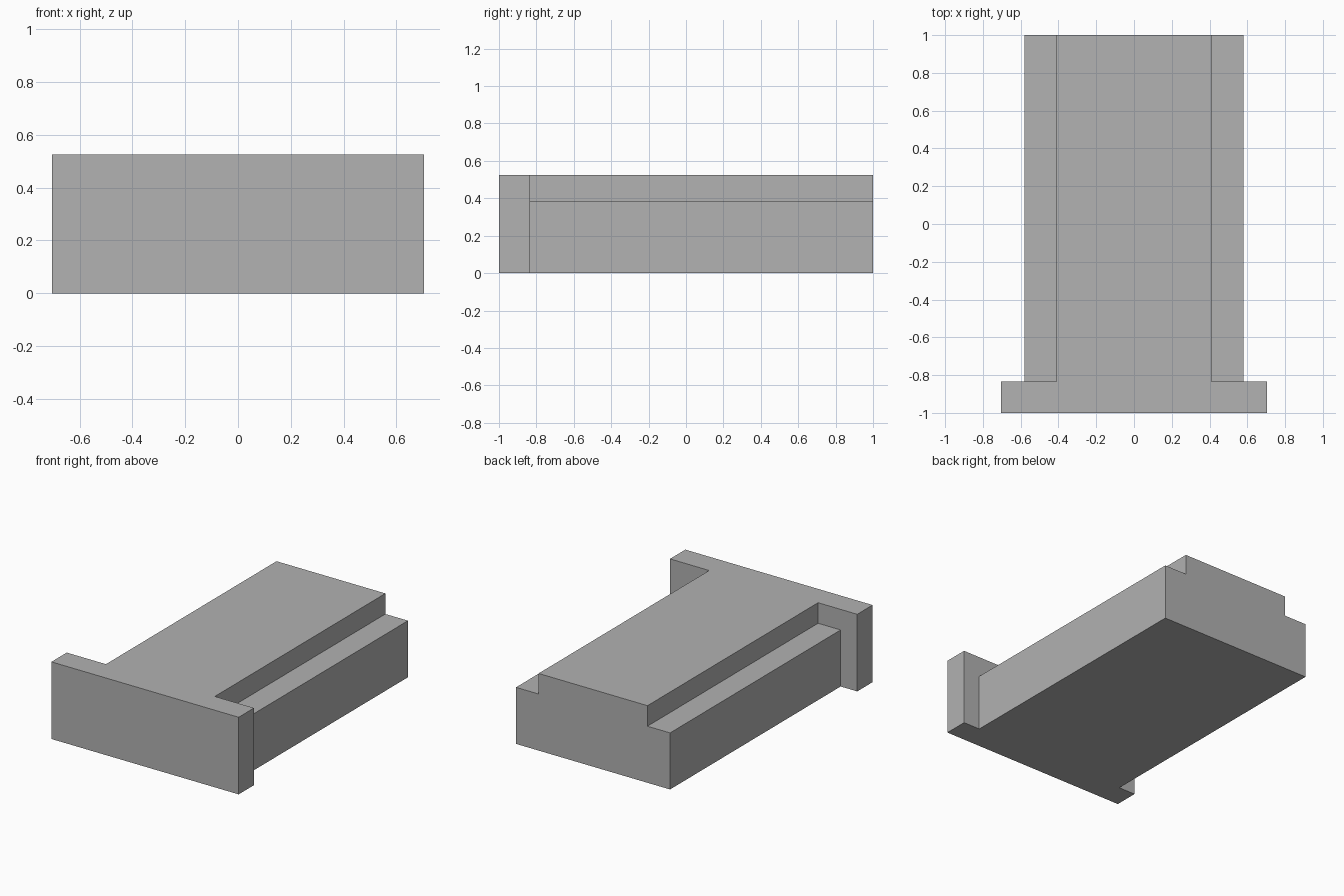
import bpy
import bmesh

cube = bpy.data.objects.get("Cube")
if cube:
    bpy.data.objects.remove(cube, do_unlink=True)

grey = bpy.data.materials.new("plain grey")
grey.use_nodes = True
grey.diffuse_color = (0.445, 0.445, 0.445, 1)
grey.node_tree.nodes["Principled BSDF"].inputs["Base Color"].default_value = grey.diffuse_color

HEIGHT = 0.525
SHELF = 0.385
PLATE_BACK = -0.835


def extrude_profile(name, half, y0, y1):
    """Mirror a half outline of (x, z) points and extrude it along y."""
    outline = half + [(-x, z) for x, z in reversed(half)]
    bm = bmesh.new()
    face = bm.faces.new([bm.verts.new((x, y0, z)) for x, z in outline])
    new = bmesh.ops.extrude_face_region(bm, geom=[face])["geom"]
    verts = [v for v in new if isinstance(v, bmesh.types.BMVert)]
    bmesh.ops.translate(bm, verts=verts, vec=(0, y1 - y0, 0))
    bmesh.ops.recalc_face_normals(bm, faces=bm.faces)
    mesh = bpy.data.meshes.new(name)
    bm.to_mesh(mesh)
    bm.free()
    mesh.materials.append(grey)
    obj = bpy.data.objects.new(name, mesh)
    bpy.context.collection.objects.link(obj)
    return obj


# Long block with a lowered shelf along each side
body = extrude_profile(
    "stepped_body",
    [(0.58, 0), (0.58, SHELF), (0.41, SHELF), (0.41, HEIGHT)],
    -0.92, 1)

# Wider plate across the front
plate = extrude_profile("front_plate", [(0.705, 0), (0.705, HEIGHT)], -1, PLATE_BACK)

# Fuse both into one solid
union = body.modifiers.new("join plate", 'BOOLEAN')
union.operation = 'UNION'
union.solver = 'EXACT'
union.object = plate
bpy.context.view_layer.objects.active = body
bpy.ops.object.modifier_apply(modifier=union.name)
bpy.data.objects.remove(plate, do_unlink=True)
body.name = "stepped_block_with_front_plate"
